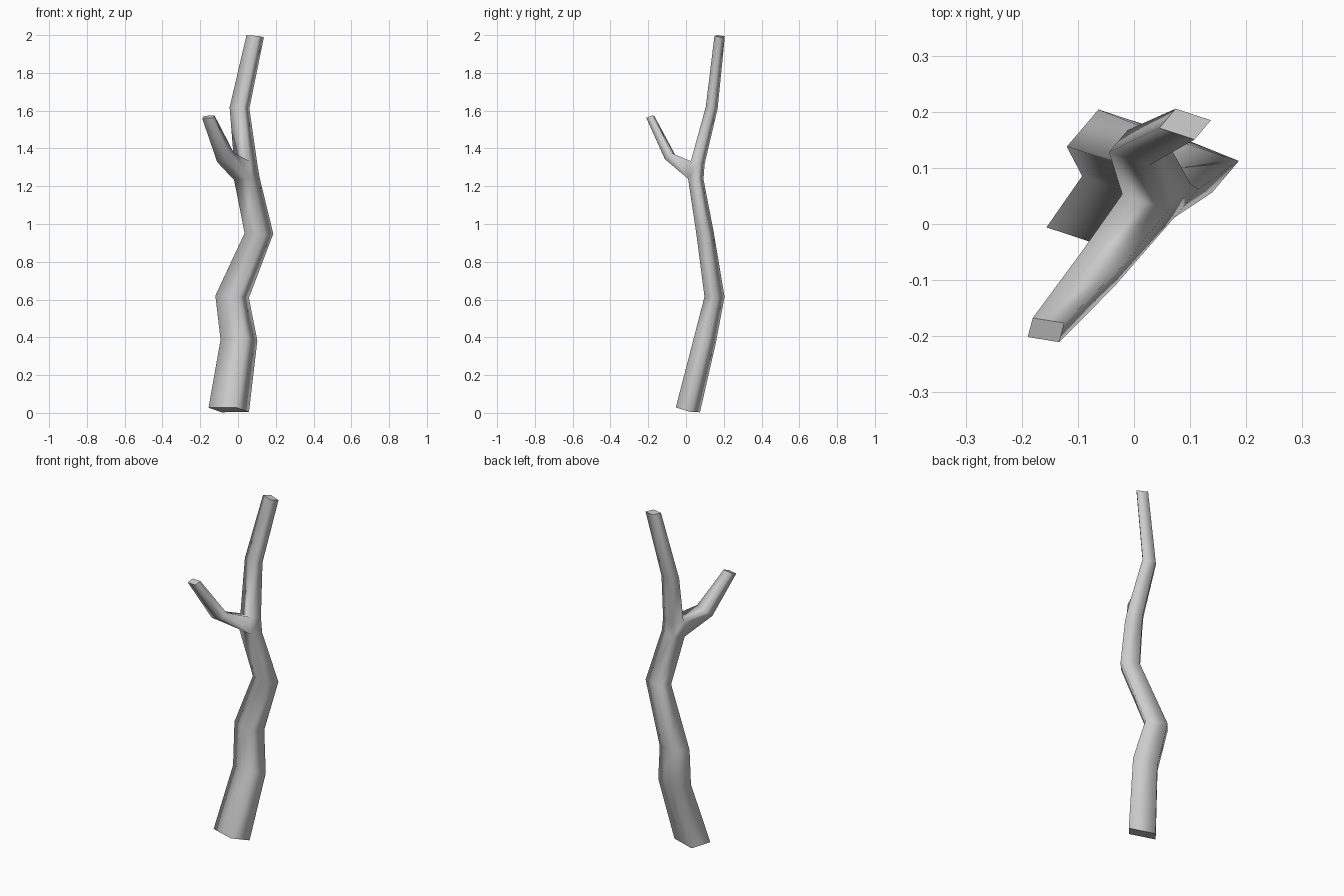
import bpy, bmesh
from mathutils import Vector

if "Cube" in bpy.data.objects:
    bpy.data.objects.remove(bpy.data.objects["Cube"])

# Skewed square cross-section of the trunk (edge vectors at full size)
U, V = Vector((0.146, -0.048, 0)), Vector((0.068, 0.08, 0))
CORNERS = ((-.5, -.5), (.5, -.5), (.5, .5), (-.5, .5))

# Trunk path: x, y, z, scale
TRUNK = [(-.049, .010, .016, 1.0), (.005, .100, .385, .91), (-.031, .151, .615, .83),
         (.111, .101, .950, .71), (.047, .052, 1.238, .635), (.040, .062, 1.325, .57),
         (.008, .136, 1.615, .49), (.091, .178, 1.994, .43)]
FORK = 4  # the branch leaves the front face between rings 4 and 5

bm = bmesh.new()


def ring(c, u, v):
    return [bm.verts.new(c + u * a + v * b) for a, b in CORNERS]


def bridge(lo, hi, skip=None):
    for i in range(4):
        if i != skip:
            j = (i + 1) % 4
            bm.faces.new((lo[i], lo[j], hi[j], hi[i]))


# Trunk rings, tilted to follow the path
pts = [Vector(p[:3]) for p in TRUNK]
rings = []
for i, p in enumerate(TRUNK):
    t = Vector((0, 0, 0))
    if i > 0:
        t += (pts[i] - pts[i - 1]).normalized()
    if i < len(pts) - 1:
        t += (pts[i + 1] - pts[i]).normalized()
    tilt = lambda d: Vector((d.x, d.y, -(0.5 * t.x * d.x + t.y * d.y) / t.z))
    rings.append(ring(pts[i], tilt(U) * p[3], tilt(V) * p[3]))
for i in range(len(rings) - 1):
    bridge(rings[i], rings[i + 1], 0 if i == FORK else None)

# Side branch grown from the open front face
lo, hi = rings[FORK], rings[FORK + 1]
root = [lo[0], lo[1], hi[1], hi[0]]
elbow = ring(Vector((-.066, -.083, 1.352)), Vector((.075, -.022, .015)), Vector((.014, .036, .032)))
tip = ring(Vector((-.157, -.189, 1.567)), Vector((.056, -.009, .003)), Vector((.009, .034, .013)))
bridge(root, elbow)
bridge(elbow, tip)

for f in bm.faces:
    f.smooth = True

# Flat cut ends
caps = [bm.faces.new(r) for r in (rings[0][::-1], rings[-1], tip)]
for f in caps:
    for e in f.edges:
        e.smooth = False
bmesh.ops.recalc_face_normals(bm, faces=bm.faces)

me = bpy.data.meshes.new("forked_branch")
bm.to_mesh(me)
bm.free()
bpy.context.collection.objects.link(bpy.data.objects.new("forked_branch", me))
